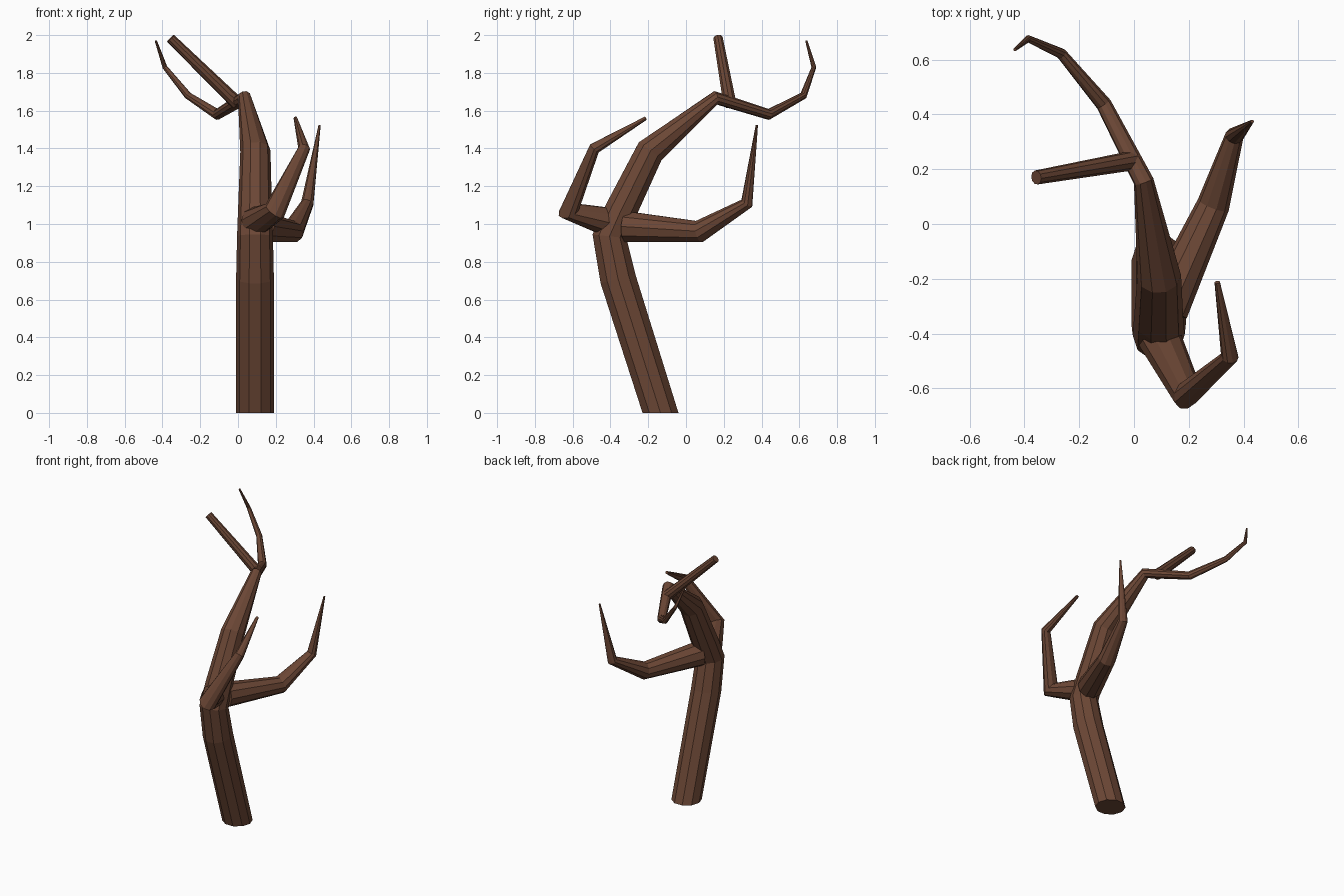
import bpy, bmesh, math
from mathutils import Vector

if "Cube" in bpy.data.objects:
    bpy.data.objects.remove(bpy.data.objects["Cube"])

bark = bpy.data.materials.new("brown_bark")
bark.diffuse_color = (0.15, 0.063, 0.036, 1)
bark.use_nodes = True
bark.node_tree.nodes["Principled BSDF"].inputs["Base Color"].default_value = bark.diffuse_color


def limb(name, path, sides=10, flat_base=False):
    """Tapered faceted tube through (x, y, z, radius) points."""
    pts = [Vector(p[:3]) for p in path]
    bm = bmesh.new()
    rings = []
    side = Vector((1, 0, 0))
    for i, p in enumerate(pts):
        # ring lies in the plane halving each bend
        before = (p - pts[i - 1]).normalized() if i > 0 else Vector()
        after = (pts[i + 1] - p).normalized() if i < len(pts) - 1 else Vector()
        d = (before + after).normalized()
        if flat_base and i == 0:
            d = Vector((0, 0, 1))
        if i == 0 and abs(side.dot(d)) > 0.9:
            side = Vector((0, 1, 0))
        side = (side - d * side.dot(d)).normalized()
        other = d.cross(side)
        ring = []
        for k in range(sides):
            a = 2 * math.pi * k / sides
            ring.append(bm.verts.new(p + path[i][3] * (side * math.cos(a) + other * math.sin(a))))
        rings.append(ring)
    for lo, hi in zip(rings, rings[1:]):
        for k in range(sides):
            n = (k + 1) % sides
            bm.faces.new((lo[k], lo[n], hi[n], hi[k]))
    bm.faces.new(rings[0][::-1])
    bm.faces.new(rings[-1])
    bmesh.ops.recalc_face_normals(bm, faces=bm.faces)
    me = bpy.data.meshes.new(name)
    bm.to_mesh(me)
    bm.free()
    me.materials.append(bark)
    ob = bpy.data.objects.new(name, me)
    bpy.context.collection.objects.link(ob)
    return ob


# leaning trunk that bends over and thins into the top twig
limb("trunk", [
    (0.09, -0.135, 0.0, 0.10),
    (0.09, -0.36, 0.71, 0.10),
    (0.09, -0.405, 0.935, 0.095),
    (0.09, -0.345, 1.07, 0.09),
    (0.092, -0.19, 1.385, 0.08),
    (0.035, 0.157, 1.668, 0.037),
    (-0.11, 0.437, 1.58, 0.029),
    (-0.265, 0.622, 1.68, 0.020),
    (-0.387, 0.677, 1.83, 0.013),
    (-0.435, 0.637, 1.97, 0.006),
], flat_base=True)

# broken stub near the top
limb("top_stub", [
    (-0.003, 0.232, 1.638, 0.036),
    (-0.357, 0.17, 1.983, 0.026),
])

# long branch to the back right
limb("back_branch", [
    (0.115, -0.31, 0.985, 0.085),
    (0.29, 0.07, 0.96, 0.060),
    (0.367, 0.322, 1.11, 0.034),
    (0.432, 0.375, 1.523, 0.006),
])

# hooked branch to the front
limb("front_branch", [
    (0.09, -0.41, 1.01, 0.08),
    (0.195, -0.62, 1.07, 0.060),
    (0.35, -0.485, 1.40, 0.032),
    (0.304, -0.213, 1.56, 0.010),
])
